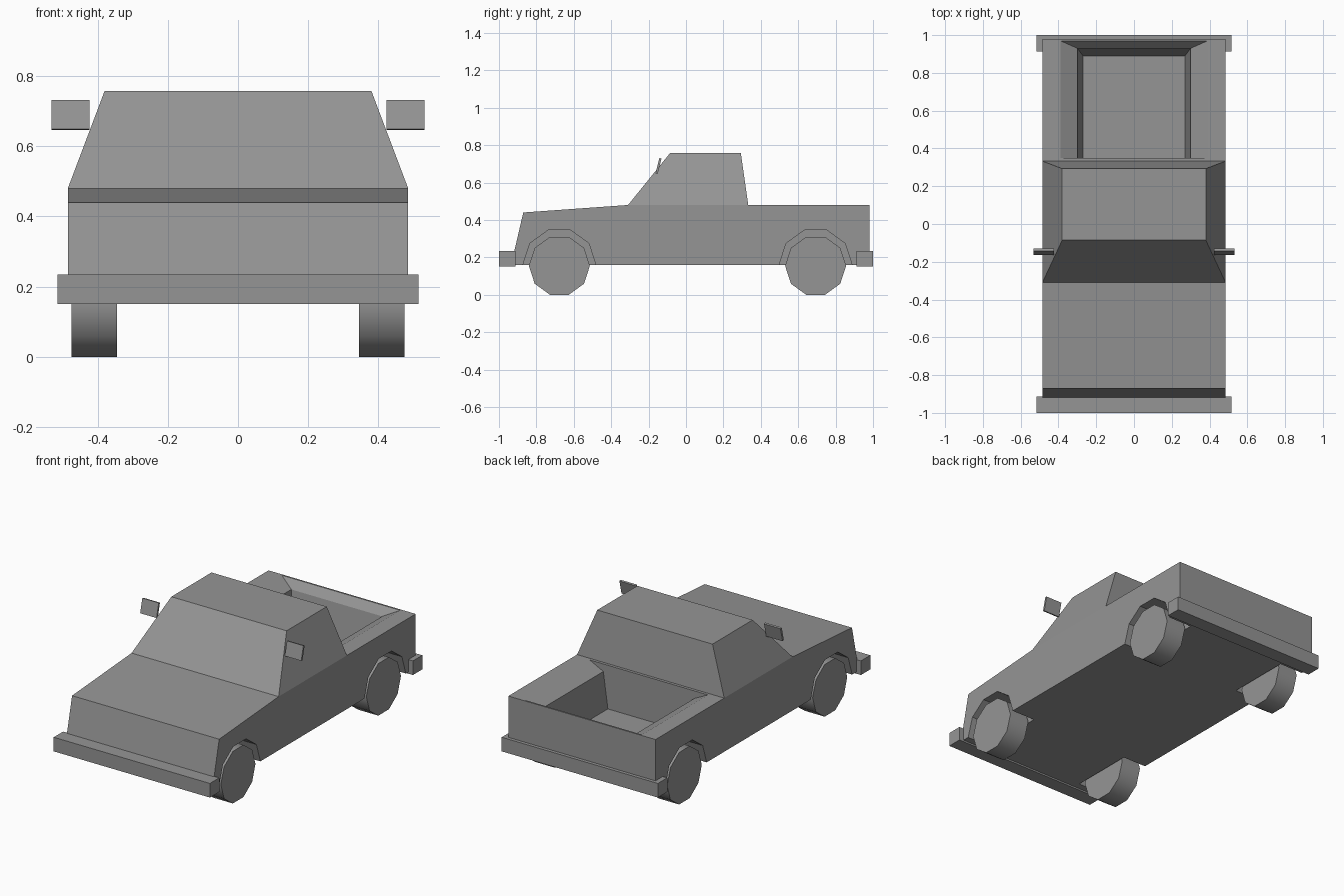
import bpy, bmesh, math
from mathutils import Matrix

cube = bpy.data.objects.get("Cube")
if cube:
    bpy.data.objects.remove(cube, do_unlink=True)

grey = bpy.data.materials.new("plain grey")
grey.use_nodes = True
colour = (0.3, 0.3, 0.3, 1)
grey.diffuse_color = colour
grey.node_tree.nodes["Principled BSDF"].inputs["Base Color"].default_value = colour


def finish(name, bm):
    bmesh.ops.recalc_face_normals(bm, faces=bm.faces)
    mesh = bpy.data.meshes.new(name)
    bm.to_mesh(mesh)
    bm.free()
    mesh.materials.append(grey)
    obj = bpy.data.objects.new(name, mesh)
    bpy.context.collection.objects.link(obj)
    return obj


def loft(name, rings):
    """Skin equal-length point rings and cap both ends."""
    bm = bmesh.new()
    loops = [[bm.verts.new(p) for p in ring] for ring in rings]
    n = len(loops[0])
    for a, b in zip(loops, loops[1:]):
        for i in range(n):
            j = (i + 1) % n
            bm.faces.new((a[i], a[j], b[j], b[i]))
    bm.faces.new(loops[0])
    bm.faces.new(loops[-1])
    return finish(name, bm)


def rect(half_x, y0, y1, z):
    return [(-half_x, y0, z), (half_x, y0, z), (half_x, y1, z), (-half_x, y1, z)]


def box(name, size, centre, tilt=0):
    bm = bmesh.new()
    bmesh.ops.create_cube(bm, size=1)
    bm.transform(Matrix.Translation(centre) @ Matrix.Rotation(tilt, 4, 'X')
                 @ Matrix.Diagonal((*size, 1)))
    return finish(name, bm)


def disc(name, radius, x0, x1, y, z):
    """Ten-sided cylinder along x, flat side down."""
    angles = [math.tau * i / 10 for i in range(10)]
    return loft(name, [[(x, y + radius * math.cos(a), z + radius * math.sin(a))
                        for a in angles] for x in (x0, x1)])


def cut(target, cutter):
    mod = target.modifiers.new("cut", 'BOOLEAN')
    mod.operation = 'DIFFERENCE'
    mod.solver = 'EXACT'
    mod.object = cutter
    bpy.context.view_layer.objects.active = target
    bpy.ops.object.modifier_apply(modifier=mod.name)
    bpy.data.objects.remove(cutter, do_unlink=True)


# Lower body from its side profile
profile = [(-0.935, 0.16), (-0.87, 0.44), (-0.31, 0.48), (0.98, 0.48), (0.98, 0.16)]
body = loft("body", [[(x, y, z) for y, z in profile] for x in (-0.485, 0.485)])

# Cargo bed with sloping rails and tapered walls
cut(body, loft("bed_cutter", [rect(0.39, 0.35, 0.97, 0.6), rect(0.39, 0.35, 0.97, 0.48),
                              rect(0.30, 0.35, 0.93, 0.435), rect(0.27, 0.35, 0.89, 0.22)]))

# Wheels and their arches
axles = {"front": -0.677, "rear": 0.693}
sides = {"left": 1, "right": -1}
for end, y in axles.items():
    for side, s in sides.items():
        cut(body, disc("arch_cutter", 0.195, s * 0.33, s * 0.6, y, 0.16))
        wheel = disc(f"{end}_{side}_wheel", 0.163, s * 0.345, s * 0.475, y, 0.155)
        bpy.ops.object.select_all(action='DESELECT')
        wheel.select_set(True)
        bpy.context.view_layer.objects.active = wheel
        bpy.ops.object.shade_smooth_by_angle(angle=math.radians(40))

# Tapered cab
loft("cab", [rect(0.485, -0.31, 0.333, 0.48), rect(0.38, -0.085, 0.293, 0.758)])

# Bumpers
for end, s in (("front", -1), ("rear", 1)):
    box(f"{end}_bumper", (1.03, 0.088, 0.084), (0, s * 0.956, 0.192))

# Wing mirrors
for side, s in sides.items():
    box(f"{side}_mirror", (0.108, 0.012, 0.085), (s * 0.477, -0.147, 0.689),
        math.radians(-14))
